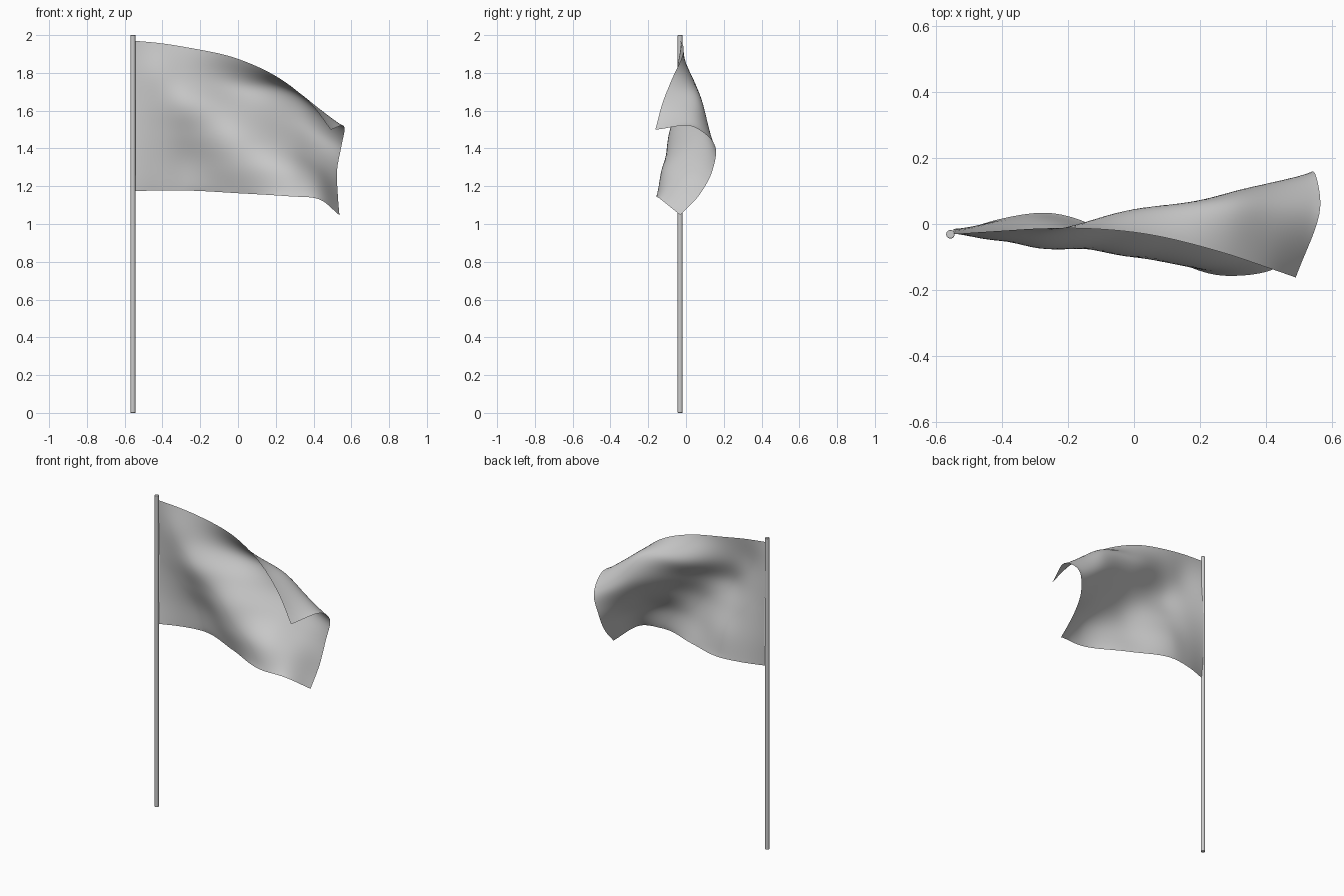
import bpy, bmesh
from mathutils import Vector

if "Cube" in bpy.data.objects:
    bpy.data.objects.remove(bpy.data.objects["Cube"])

# Cloth control columns from pole to free end, each listed bottom to top
columns = [[Vector((-0.547, y, 1.175 + 0.159 * i))
            for i, y in enumerate((-.03, -.017, -.015, -.02, -.028, -.03))]]
for col in (
    [(-.41, .014, 1.177), (-.41, .005, 1.335), (-.41, -.018, 1.49), (-.41, -.045, 1.645), (-.41, -.05, 1.80), (-.41, -.021, 1.957)],
    [(-.27, .034, 1.177), (-.27, .012, 1.33), (-.27, -.04, 1.48), (-.27, -.079, 1.63), (-.27, -.032, 1.78), (-.27, -.013, 1.935)],
    [(0, -.055, 1.163), (0, -.098, 1.31), (0, -.098, 1.46), (0, -.028, 1.60), (0, .050, 1.73), (0, -.025, 1.874)],
    [(.28, -.157, 1.146), (.28, -.12, 1.29), (.28, .005, 1.42), (.29, .095, 1.55), (.285, .062, 1.70), (.27, -.087, 1.737)],
    [(.42, -.138, 1.134), (.415, -.053, 1.245), (.41, .06, 1.345), (.425, .13, 1.47), (.43, .062, 1.597), (.39, -.127, 1.632)],
    [(.537, -.03, 1.047), (.528, .075, 1.16), (.525, .142, 1.29), (.547, .155, 1.41), (.564, .05, 1.51), (.49, -.162, 1.50)],
):
    columns.append([Vector(p) for p in col])


def spline(pts, steps):
    """Smooth curve through all the points, eased by their spacing."""
    p = [2 * pts[0] - pts[1]] + list(pts) + [2 * pts[-1] - pts[-2]]
    out = []
    for i in range(1, len(p) - 2):
        a, b, c, d = p[i - 1:i + 3]
        h0, h, h1 = (b - a).length, (c - b).length, (d - c).length
        # tangents for uneven spacing, scaled to this segment
        m0 = ((b - a) * h / h0 + (c - b) * h0 / h) * h / (h0 + h)
        m1 = ((c - b) * h1 / h + (d - c) * h / h1) * h / (h + h1)
        for k in range(steps):
            t = k / steps
            out.append(b * (2 * t**3 - 3 * t**2 + 1) + m0 * (t**3 - 2 * t**2 + t)
                       + c * (3 * t**2 - 2 * t**3) + m1 * (t**3 - t**2))
    return out + [pts[-1].copy()]


# Flag cloth: interpolate up the columns, then across them
STEPS = 10
fine_cols = [spline(c, STEPS) for c in columns]
lines = [spline(list(row), STEPS) for row in zip(*fine_cols)]

bm = bmesh.new()
grid = [[bm.verts.new(p) for p in line] for line in lines]
for r0, r1 in zip(grid, grid[1:]):
    for j in range(len(r0) - 1):
        bm.faces.new((r0[j], r0[j + 1], r1[j + 1], r1[j]))
# Relax the folds, keeping the cloth's outline
inner = [v for v in bm.verts if not v.is_boundary]
for _ in range(10):
    bmesh.ops.smooth_vert(bm, verts=inner, factor=0.5, use_axis_x=True, use_axis_y=True, use_axis_z=True)
for f in bm.faces:
    f.smooth = True
mesh = bpy.data.meshes.new("flag_cloth")
bm.to_mesh(mesh)
bm.free()
flag = bpy.data.objects.new("flag_cloth", mesh)
bpy.context.collection.objects.link(flag)

# Pole with a slightly softened rim
bpy.ops.mesh.primitive_cylinder_add(vertices=24, radius=0.013, depth=2, location=(-0.556, -0.031, 1))
pole = bpy.context.object
pole.name = "pole"
bevel = pole.modifiers.new("rim", 'BEVEL')
bevel.width = 0.002
bevel.segments = 2
bevel.limit_method = 'ANGLE'
bpy.ops.object.shade_smooth_by_angle()
